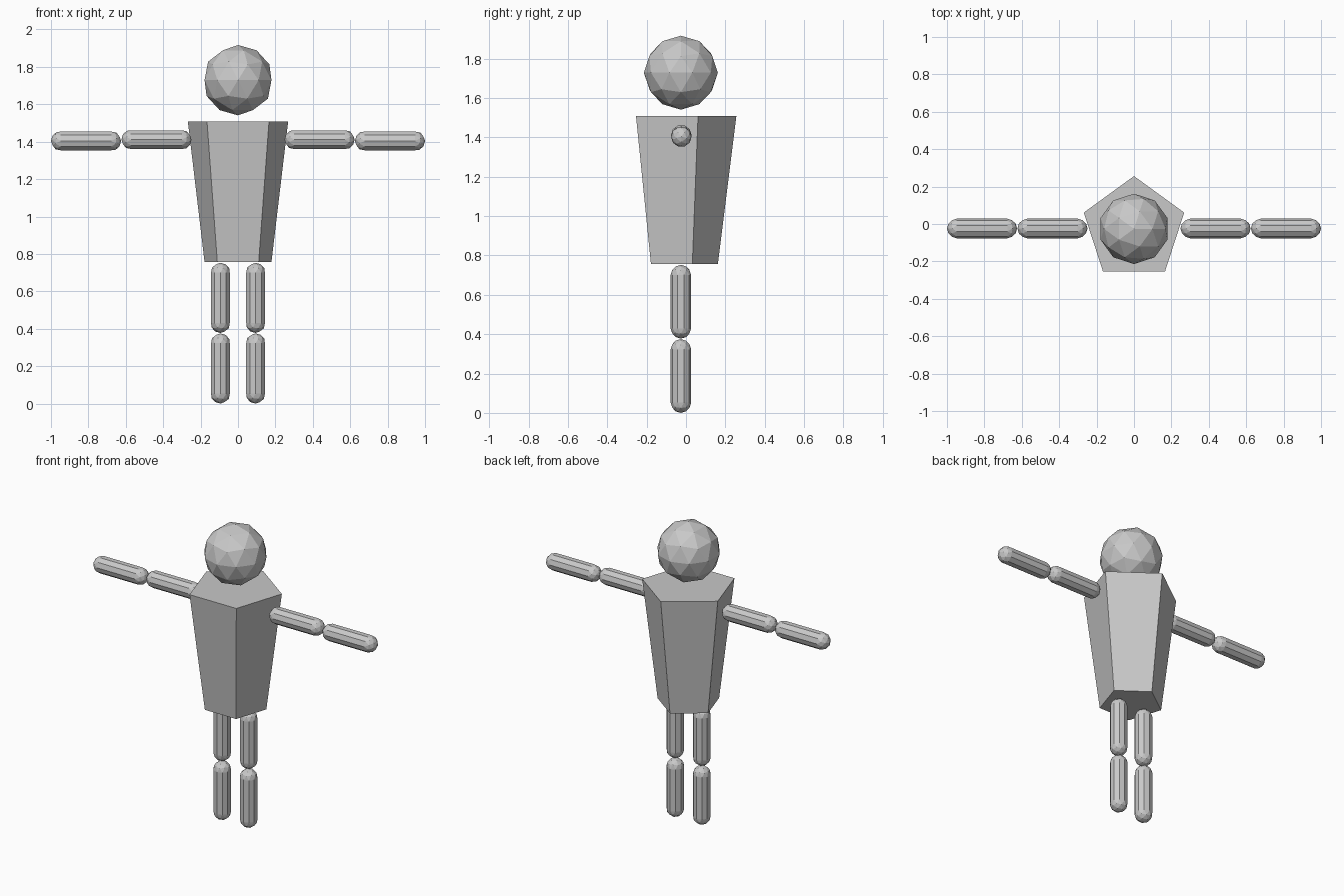
import bpy, bmesh, math
from mathutils import Matrix

if "Cube" in bpy.data.objects:
    bpy.data.objects.remove(bpy.data.objects["Cube"])

CY = -0.026          # depth position shared by all parts

grey = bpy.data.materials.new("plain grey")
grey.diffuse_color = (0.58, 0.58, 0.58, 1)
grey.use_nodes = True
grey.node_tree.nodes["Principled BSDF"].inputs["Base Color"].default_value = grey.diffuse_color


def add_object(name, bm, matrix):
    bmesh.ops.recalc_face_normals(bm, faces=bm.faces)
    bm.transform(matrix)
    mesh = bpy.data.meshes.new(name)
    bm.to_mesh(mesh)
    bm.free()
    mesh.materials.append(grey)
    obj = bpy.data.objects.new(name, mesh)
    bpy.context.collection.objects.link(obj)
    return obj


def capsule(name, matrix, radius=0.0525, length=0.375):
    """Icosphere split at its equator, pulled apart and bridged, along z."""
    bm = bmesh.new()
    bmesh.ops.create_icosphere(bm, subdivisions=2, radius=radius)
    equator = [e for e in bm.edges if all(abs(v.co.z) < 1e-4 for v in e.verts)]
    bmesh.ops.split_edges(bm, edges=equator)
    shift = length / 2 - radius
    for v in bm.verts:
        up = v.link_faces[0].calc_center_median().z > 0
        v.co.z += shift if up else -shift
    rims = [e for e in bm.edges if e.is_boundary]
    bmesh.ops.bridge_loops(bm, edges=rims)
    return add_object(name, bm, matrix)


# Head: faceted ball
bm = bmesh.new()
bmesh.ops.create_icosphere(bm, subdivisions=2, radius=0.188)
add_object("head", bm, Matrix.Translation((0, CY, 1.729)))

# Torso: tapered five-sided prism, one corner pointing backwards
bm = bmesh.new()
rings = []
for r, z in ((0.188, 0.756), (0.282, 1.509)):
    angles = [math.radians(90 + 72 * i) for i in range(5)]
    rings.append([bm.verts.new((r * math.cos(a), r * math.sin(a), z)) for a in angles])
low, high = rings
bm.faces.new(low[::-1])
bm.faces.new(high)
for i in range(5):
    j = (i + 1) % 5
    bm.faces.new((low[i], low[j], high[j], high[i]))
add_object("torso", bm, Matrix.Translation((0, CY, 0)))

# Limbs: two capsules per arm and per leg
for side, s in (("left", 1), ("right", -1)):
    for part, z in (("lower", 0.1875), ("upper", 0.565)):
        capsule(f"{side}_{part}_leg", Matrix.Translation((s * 0.094, CY, z)))
    for part, x, z in (("upper", 0.436, 1.411), ("lower", 0.8125, 1.404)):
        capsule(f"{side}_{part}_arm", Matrix.Translation((s * x, CY + 0.002, z))
                @ Matrix.Rotation(math.radians(90), 4, "Y"))
